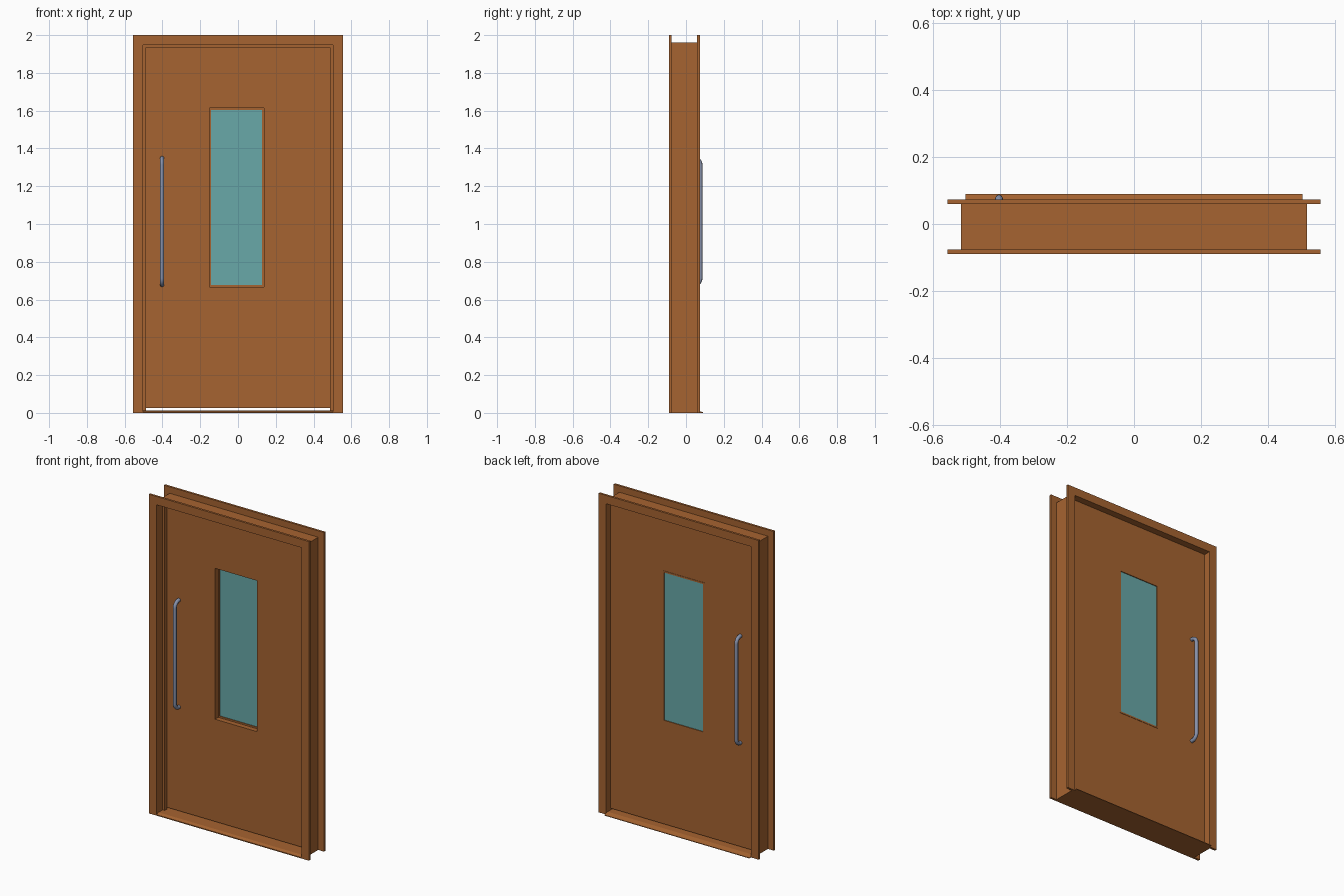
import bpy, bmesh, math

if "Cube" in bpy.data.objects:
    bpy.data.objects.remove(bpy.data.objects["Cube"])

def mat(name, rgb):
    m = bpy.data.materials.new(name)
    lin = [c / 12.92 if c <= 0.04045 else ((c + 0.055) / 1.055) ** 2.4 for c in rgb]
    m.diffuse_color = (*lin, 1)
    m.use_nodes = True
    m.node_tree.nodes["Principled BSDF"].inputs["Base Color"].default_value = m.diffuse_color
    return m

WOOD = mat("brown wood", (0.65, 0.39, 0.19))
GLASS = mat("teal glass", (0.41, 0.66, 0.66))
METAL = mat("blue grey metal", (0.53, 0.57, 0.67))

def prism(name, pts, axis, a, b, material):
    """Extrude a closed outline along an axis (y: pts are x,z / x: pts are y,z)."""
    bm = bmesh.new()
    pos = (lambda p, t: (p[0], t, p[1])) if axis == 'y' else (lambda p, t: (t, p[0], p[1]))
    f = bm.faces.new([bm.verts.new(pos(p, a)) for p in pts])
    ext = bmesh.ops.extrude_face_region(bm, geom=[f])
    d = (0, b - a, 0) if axis == 'y' else (b - a, 0, 0)
    bmesh.ops.translate(bm, vec=d, verts=[v for v in ext['geom'] if isinstance(v, bmesh.types.BMVert)])
    bmesh.ops.recalc_face_normals(bm, faces=bm.faces)
    me = bpy.data.meshes.new(name)
    bm.to_mesh(me)
    bm.free()
    ob = bpy.data.objects.new(name, me)
    bpy.context.collection.objects.link(ob)
    me.materials.append(material)
    return ob

def portal(name, xo, zo, xi, zi, y0, y1):
    """Upside-down U frame standing on the ground."""
    pts = [(-xo, 0), (-xo, zo), (xo, zo), (xo, 0), (xi, 0), (xi, zi), (-xi, zi), (-xi, 0)]
    return prism(name, pts, 'y', y0, y1, WOOD)

def ring(name, x0, x1, z0, z1, w, y0, y1):
    """Rectangular frame with inner edge inset by w (four widths allowed)."""
    l, r, b, t = w
    bm = bmesh.new()
    out = [(x0, z0), (x1, z0), (x1, z1), (x0, z1)]
    inn = [(x0 + l, z0 + b), (x1 - r, z0 + b), (x1 - r, z1 - t), (x0 + l, z1 - t)]
    V = [[bm.verts.new((p[0], y, p[1])) for p in loop] for loop, y in
         ((out, y0), (inn, y0), (inn, y1), (out, y1))]
    for k in range(4):
        A, B = V[k], V[(k + 1) % 4]
        for i in range(4):
            j = (i + 1) % 4
            bm.faces.new((A[i], A[j], B[j], B[i]))
    bmesh.ops.recalc_face_normals(bm, faces=bm.faces)
    me = bpy.data.meshes.new(name)
    bm.to_mesh(me)
    bm.free()
    ob = bpy.data.objects.new(name, me)
    bpy.context.collection.objects.link(ob)
    me.materials.append(WOOD)
    return ob

# frame: casings, jamb and door stop
portal("front_casing", 0.555, 2.0, 0.502, 1.948, -0.09, -0.076)
portal("back_casing", 0.555, 2.0, 0.502, 1.948, 0.059, 0.073)
portal("jamb", 0.515, 1.96, 0.502, 1.948, -0.076, 0.059)
portal("door_stop", 0.502, 1.948, 0.487, 1.935, -0.03, -0.01)

# sill with sloped nosing
prism("sill", [(-0.09, 0), (-0.09, 0.006), (-0.07, 0.013), (0.06, 0.013), (0.09, 0.004), (0.09, 0)],
      'x', -0.502, 0.502, WOOD)

# door slab with window opening, window bead and glass
WX0, WX1, WZ0, WZ1 = -0.152, 0.138, 0.667, 1.613
DX, DB, DT = 0.499, 0.026, 1.945
ring("door_slab", -DX, DX, DB, DT, (WX0 + DX, DX - WX1, WZ0 - DB, DT - WZ1), -0.01, 0.034)
ring("window_bead", WX0, WX1, WZ0, WZ1, (0.01,) * 4, 0.022, 0.036)
prism("window_glass", [(WX0, WZ0), (WX1, WZ0), (WX1, WZ1), (WX0, WZ1)], 'y', 0.026, 0.031, GLASS)

# pull handles on both faces, bent round bars
def handle(name, y_door, y_bar):
    R, zl, zh = 0.036, 0.678, 1.348
    s = 1 if y_bar > y_door else -1
    pts = [(y_door, zl)]
    for zc, a0 in ((zl + R, -90), (zh - R, 0)):
        for i in range(7):
            a = math.radians(a0 + 15 * i)
            pts.append((y_bar - s * R + s * R * math.cos(a), zc + R * math.sin(a)))
    pts.append((y_door, zh))
    cu = bpy.data.curves.new(name, 'CURVE')
    cu.dimensions = '3D'
    cu.bevel_depth = 0.0115
    cu.bevel_resolution = 2
    cu.use_fill_caps = True
    sp = cu.splines.new('POLY')
    sp.points.add(len(pts) - 1)
    for p, (y, z) in zip(sp.points, pts):
        p.co = (-0.402, y, z, 1)
    sp.use_smooth = True
    cu.materials.append(METAL)
    ob = bpy.data.objects.new(name, cu)
    bpy.context.collection.objects.link(ob)

handle("front_handle", -0.009, -0.052)
handle("back_handle", 0.033, 0.076)
